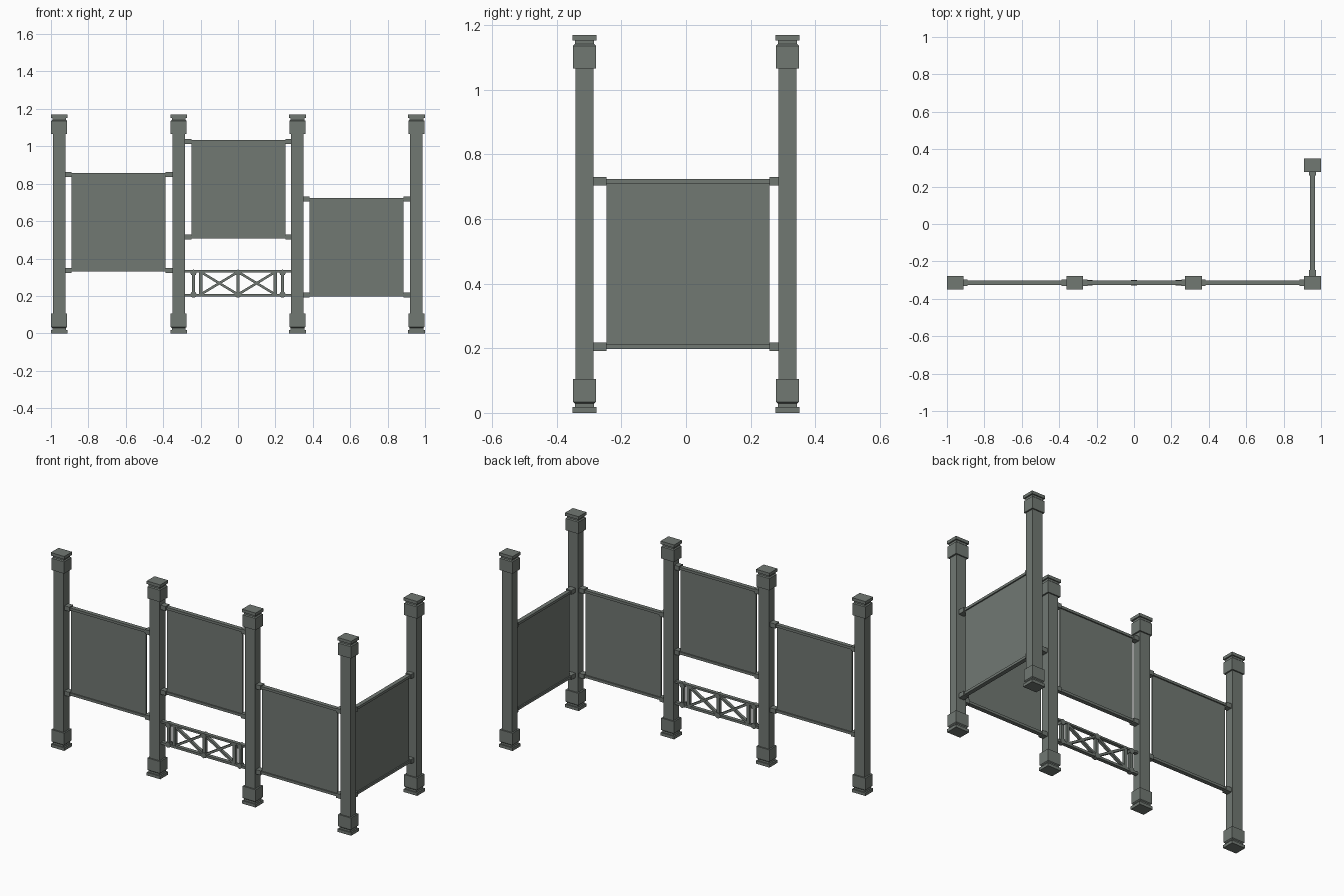
import bpy, bmesh, math
from mathutils import Matrix, Vector

if "Cube" in bpy.data.objects:
    bpy.data.objects.remove(bpy.data.objects["Cube"])

grey = bpy.data.materials.new("green grey")
grey.diffuse_color = (0.165, 0.188, 0.171, 1)
grey.use_nodes = True
grey.node_tree.nodes["Principled BSDF"].inputs["Base Color"].default_value = grey.diffuse_color


def finish(name, bm):
    bmesh.ops.recalc_face_normals(bm, faces=bm.faces)
    me = bpy.data.meshes.new(name)
    bm.to_mesh(me)
    bm.free()
    me.materials.append(grey)
    ob = bpy.data.objects.new(name, me)
    bpy.context.collection.objects.link(ob)
    return ob


def box(bm, center, size, angle=0):
    m = (Matrix.Translation(center) @ Matrix.Rotation(angle, 4, 'Y')
         @ Matrix.Diagonal((*size, 1)))
    bmesh.ops.create_cube(bm, size=1, matrix=m)


H = 1.17           # post height
Y = 0.314          # post row offset
POSTS = [-0.956, -0.317, 0.318, 0.954]

# (height, width in y) of the lower end of a post; mirrored for the top
LOWER = [(0, .074), (.018, .074), (.018, .060), (.029, .060), (.034, .070),
         (.105, .070), (.105, .055)]
PROFILE = LOWER + [(H - z, w) for z, w in reversed(LOWER)]


def post(name, x, y):
    bm = bmesh.new()
    rings = []
    for z, w in PROFILE:
        a, b = w * 1.216 / 2, w / 2
        rings.append([bm.verts.new((x + sx * a, y + sy * b, z))
                      for sx, sy in ((-1, -1), (1, -1), (1, 1), (-1, 1))])
    for r, s in zip(rings, rings[1:]):
        for i in range(4):
            j = (i + 1) % 4
            bm.faces.new((r[i], r[j], s[j], s[i]))
    bm.faces.new(rings[0])
    bm.faces.new(rings[-1])
    finish(name, bm)


def screen(name, start, end, lo, hi, z0, z1, place):
    """Panel along local x: start/end = post faces, lo/hi = panel edges."""
    mid, w = (lo + hi) / 2, hi - lo
    parts = {n: bmesh.new() for n in ("panel", "rails", "brackets")}
    box(parts["panel"], (mid, 0, (z0 + z1) / 2), (w, .010, z1 - z0 - .004))
    for z in (z0 + .007, z1 - .007):
        box(parts["rails"], (mid, 0, z), (end - start, .025, .015))
        for a, b in ((start - .004, lo), (hi, end + .004)):
            box(parts["brackets"], ((a + b) / 2, 0, z), (b - a, .036, .027))
    for n, bm in parts.items():
        finish(name + "_" + n, bm).matrix_world = place


# Posts
for i, px in enumerate(POSTS):
    post("front_post_%d" % (i + 1), px, -Y)
post("back_post", POSTS[3], Y)

# Screens between the front posts and the side screen
front = Matrix.Translation((0, -Y, 0))
for name, i, lo, hi, z0, z1 in (("left_screen", 0, -.89, -.388, .33, .857),
                                ("middle_screen", 1, -.249, .254, .508, 1.032),
                                ("right_screen", 2, .383, .886, .198, .724)):
    screen(name, POSTS[i] + .033, POSTS[i + 1] - .033, lo, hi, z0, z1, front)
side = Matrix.Translation((POSTS[3], 0, 0)) @ Matrix.Rotation(math.pi / 2, 4, 'Z')
screen("side_screen", -.287, .287, -.246, .258, .198, .724, side)

# Low lattice in the middle bay
ZL, ZH = .204, .332
bm = bmesh.new()
for z, t in ((ZL, .014), (ZH, .011)):
    box(bm, (0, -Y, z), (.574, .022, t))
finish("lattice_rails", bm)

bm = bmesh.new()
for x in (-.238, -.2, 0, .2, .238):
    box(bm, (x, -Y, (ZL + ZH) / 2), (.018, .02, ZH - ZL))
finish("lattice_uprights", bm)

bm = bmesh.new()
for cx in (-.1, .1):
    dx, dz = .19, .115
    for s in (-1, 1):
        box(bm, (cx, -Y, (ZL + ZH) / 2), (math.hypot(dx, dz), .018, .013),
            s * math.atan2(dz, dx))
finish("lattice_braces", bm)

# Joint collars
bm = bmesh.new()
for x in (-.238, 0, .238):
    for z in (ZL + .003, ZH - .008):
        m = Matrix.Translation((x, -Y, z)) @ Matrix.Rotation(math.pi / 2, 4, 'X')
        bmesh.ops.create_cone(bm, cap_ends=True, segments=8, radius1=.017,
                              radius2=.017, depth=.027, matrix=m)
finish("lattice_joints", bm)
